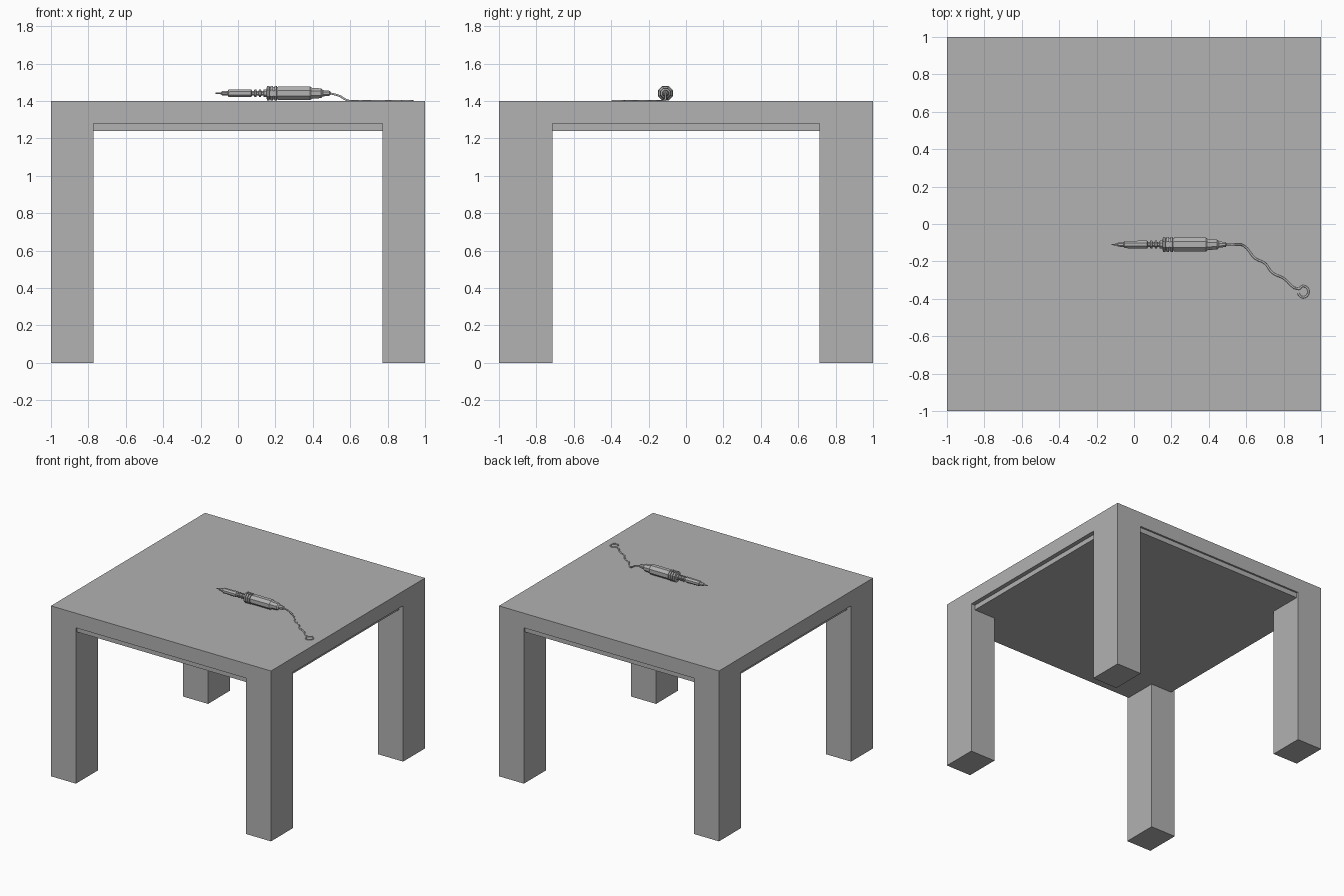
import bpy, math
from mathutils import Matrix, Vector

cube = bpy.data.objects.get("Cube")
if cube:
    bpy.data.objects.remove(cube, do_unlink=True)

grey = bpy.data.materials.new("plain_grey")
grey.use_nodes = True
colour = (0.445, 0.445, 0.445, 1)
grey.diffuse_color = colour
grey.node_tree.nodes["Principled BSDF"].inputs["Base Color"].default_value = colour


def add_object(name, data):
    obj = bpy.data.objects.new(name, data)
    bpy.context.collection.objects.link(obj)
    data.materials.append(grey)
    return obj


def box(name, low, high):
    bpy.ops.mesh.primitive_cube_add(size=1)
    obj = bpy.context.object
    low, high = Vector(low), Vector(high)
    obj.data.transform(Matrix.Translation((low + high) / 2) @ Matrix.Diagonal((*(high - low), 1)))
    obj.name = name
    obj.data.materials.append(grey)
    return obj


def lathe_x(name, profile, sides, y, z):
    """Faceted solid of revolution along x from (x, radius) pairs."""
    verts, faces = [], []
    for x, r in profile:
        for i in range(sides):
            a = math.tau * (i + 0.5) / sides
            verts.append((x, y + r * math.cos(a), z + r * math.sin(a)))
    for k in range(len(profile) - 1):
        for i in range(sides):
            j = (i + 1) % sides
            faces.append((k * sides + i, k * sides + j, (k + 1) * sides + j, (k + 1) * sides + i))
    faces.append(tuple(reversed(range(sides))))
    faces.append(tuple(range(len(verts) - sides, len(verts))))
    mesh = bpy.data.meshes.new(name)
    mesh.from_pydata(verts, [], [f[::-1] for f in faces])
    return add_object(name, mesh)


def cable(name, points, radius):
    curve = bpy.data.curves.new(name, "CURVE")
    curve.dimensions = "3D"
    curve.bevel_depth = radius
    curve.bevel_resolution = 1
    curve.resolution_u = 4
    curve.use_fill_caps = True
    spline = curve.splines.new("BEZIER")
    spline.bezier_points.add(len(points) - 1)
    for bp, p in zip(spline.bezier_points, points):
        bp.co = p
        bp.handle_left_type = bp.handle_right_type = "AUTO"
    return add_object(name, curve)


# Table top with a slightly recessed frame below its rim
TOP, RIM, UNDER = 1.4, 1.28, 1.24
box("table_top", (-1, -1, RIM), (1, 1, TOP))
box("table_frame", (-0.965, -0.985, UNDER), (0.965, 0.985, RIM))

# Four flush corner legs
for sx, side in ((-1, "right"), (1, "left")):
    for sy, end in ((-1, "front"), (1, "back")):
        xs, ys = sorted((sx, sx * 0.773)), sorted((sy, sy * 0.715))
        box(f"{end}_{side}_leg", (xs[0], ys[0], 0), (xs[1], ys[1], RIM))

# Pen-shaped tool: tip, grooved grip, collar rings and handle
PEN_Y, PEN_Z = -0.11, 1.441
profile = [(-0.12, 0.003), (-0.09, 0.006), (-0.085, 0.012), (-0.055, 0.014), (-0.05, 0.021), (0.07, 0.023)]
for i in range(3):
    x = 0.075 + i * 0.025
    profile += [(x, 0.014), (x + 0.01, 0.014), (x + 0.013, 0.023), (x + 0.022, 0.023)]
profile += [(0.152, 0.023)]
for i in range(3):
    x = 0.155 + i * 0.02
    profile += [(x, 0.043), (x + 0.012, 0.043), (x + 0.013, 0.035), (x + 0.019, 0.035)]
profile += [(0.215, 0.04), (0.385, 0.04), (0.395, 0.032), (0.445, 0.028), (0.455, 0.018), (0.49, 0.014), (0.495, 0.007)]
lathe_x("pen_tool", profile, 8, PEN_Y, PEN_Z)

# Cord dropping to the table and ending in a small coil
path = [(0.49, PEN_Y, PEN_Z), (0.54, PEN_Y, 1.428), (0.585, -0.115, 1.403),
        (0.65, -0.185, TOP), (0.70, -0.21, TOP), (0.74, -0.26, TOP), (0.80, -0.29, TOP)]
for i in range(8):
    a = math.radians(150 - 45 * i)
    path.append((0.905 + 0.028 * math.cos(a), -0.362 + 0.03 * math.sin(a), TOP))
cable("cord", path, 0.006)
